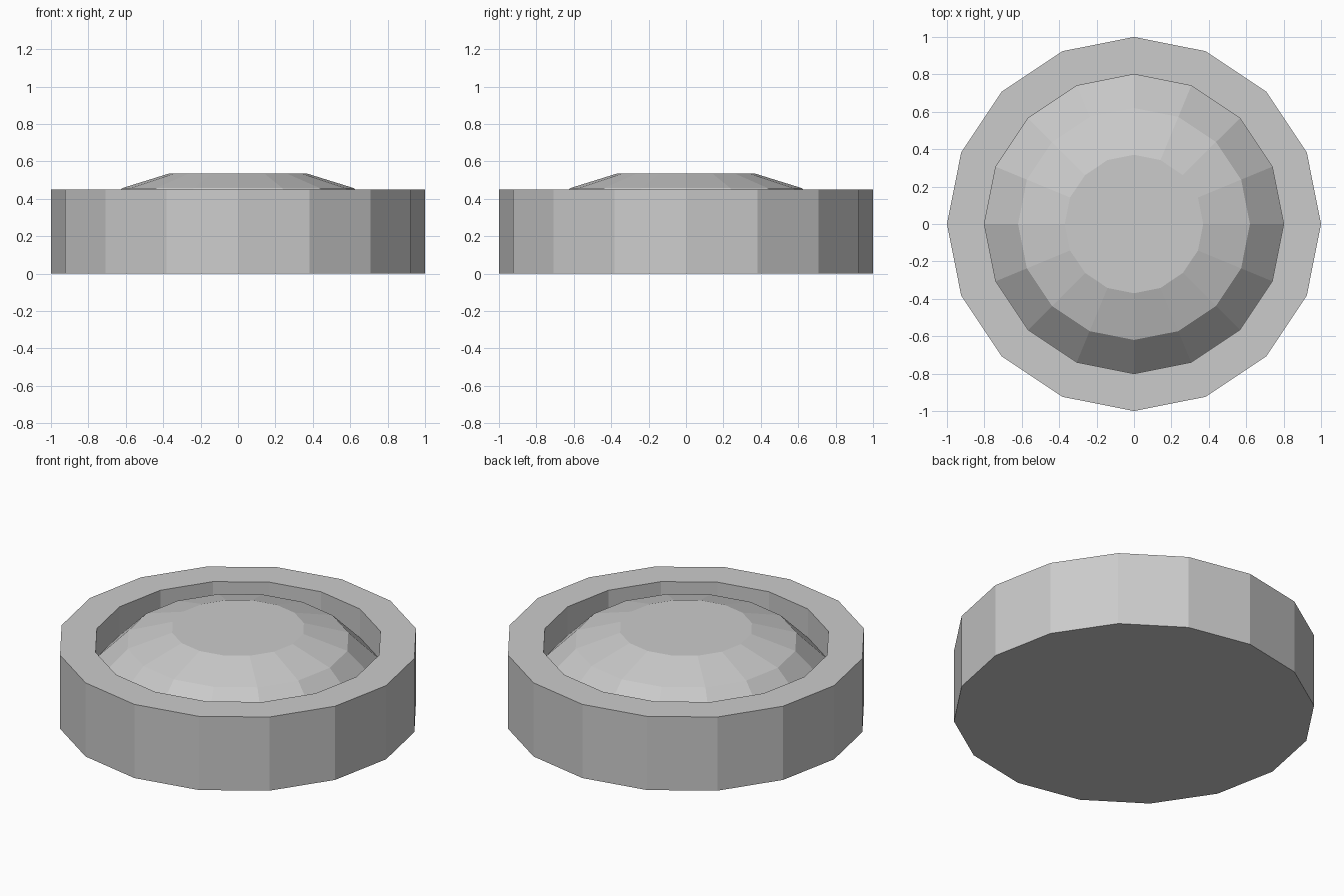
import bpy, bmesh, math

if "Cube" in bpy.data.objects:
    bpy.data.objects.remove(bpy.data.objects["Cube"])

SIDES = 16


def ring_of_verts(bm, r, z):
    return [bm.verts.new((r * math.cos(2 * math.pi * i / SIDES),
                          r * math.sin(2 * math.pi * i / SIDES), z))
            for i in range(SIDES)]


def lathe(name, profile, cap_start=False, cap_end=False):
    """Revolve (radius, z) points into a flat-shaded faceted part."""
    bm = bmesh.new()
    rings = [ring_of_verts(bm, r, z) for r, z in profile]
    for a, b in zip(rings, rings[1:]):
        for i in range(SIDES):
            j = (i + 1) % SIDES
            bm.faces.new((a[i], a[j], b[j], b[i]))
    if cap_start:
        bm.faces.new(rings[0][::-1])
    if cap_end:
        bm.faces.new(rings[-1])
    mesh = bpy.data.meshes.new(name)
    bm.to_mesh(mesh)
    bm.free()
    obj = bpy.data.objects.new(name, mesh)
    bpy.context.collection.objects.link(obj)
    return obj


# Housing: closed base, outer wall, flat rim and inner wall
lathe("housing", [(1, 0), (1, 0.45), (0.8, 0.45), (0.8, 0.275)], cap_start=True)

# Domed lens set inside the rim, with a flat top
lathe("dome_lens", [(0.8, 0.275), (0.62, 0.457), (0.37, 0.535)], cap_end=True)
